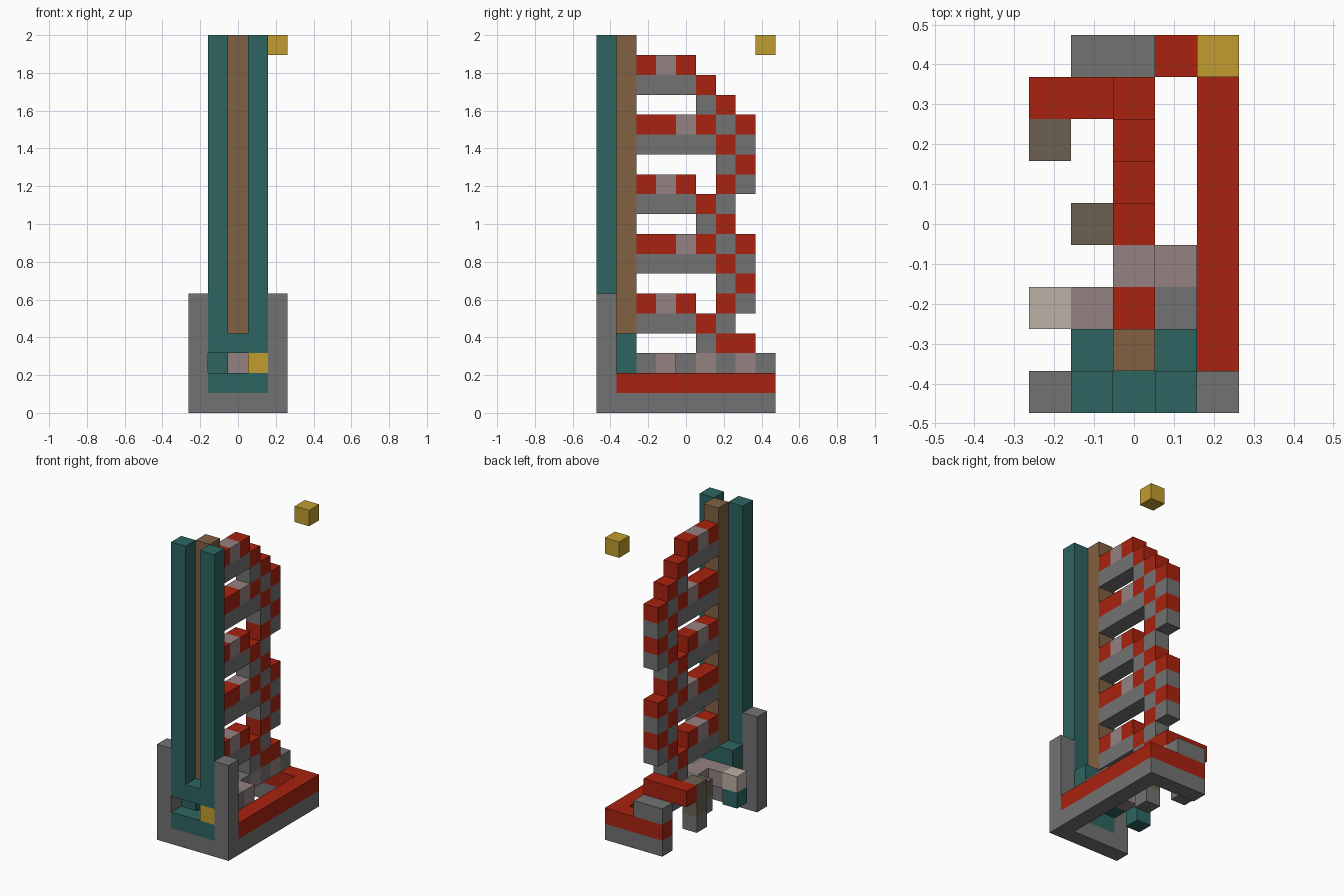
import bpy
import bmesh
from mathutils import Vector

cube = bpy.data.objects.get("Cube")
if cube:
    bpy.data.objects.remove(cube, do_unlink=True)

U = 2 / 19                                # edge of one block
ORIGIN = Vector((-2.5 * U, -4.5 * U, 0))  # corner of the block grid


def linear(v):
    v /= 255
    return v / 12.92 if v <= 0.04045 else ((v + 0.055) / 1.055) ** 2.4


def material(name, r, g, b):
    m = bpy.data.materials.new(name)
    m.use_nodes = True
    colour = (linear(r), linear(g), linear(b), 1)
    m.diffuse_color = colour
    shader = m.node_tree.nodes["Principled BSDF"]
    shader.inputs["Base Color"].default_value = colour
    shader.inputs["Roughness"].default_value = 0.9
    return m


# One letter per colour
PALETTE = {
    "t": material("teal", 45, 101, 97),
    "r": material("red", 168, 34, 15),
    "g": material("grey", 114, 114, 114),
    "p": material("dusty_pink", 149, 129, 129),
    "w": material("wood_brown", 130, 97, 67),
    "y": material("gold", 192, 156, 46),
    "c": material("cream", 187, 177, 165),
    "m": material("mud_brown", 108, 97, 81),
}


def fill(letter, i, j, k):
    """Cells of one colour over inclusive ranges of grid columns."""
    return {(a, b, c): letter
            for a in range(i[0], i[1] + 1)
            for b in range(j[0], j[1] + 1)
            for c in range(k[0], k[1] + 1)}


def build(name, *groups):
    """Join coloured cells into one hollow skin of square faces."""
    cells = {}
    for group in groups:
        cells.update(group)
    letters = sorted(set(cells.values()))
    bm = bmesh.new()
    for cell, letter in cells.items():
        for axis in range(3):
            for side in (0, 1):
                step = [0, 0, 0]
                step[axis] = 2 * side - 1
                if tuple(a + s for a, s in zip(cell, step)) in cells:
                    continue
                corners = []
                for u, v in ((0, 0), (1, 0), (1, 1), (0, 1)):
                    p = Vector(cell)
                    p[axis] += side
                    p[(axis + 1) % 3] += u
                    p[(axis + 2) % 3] += v
                    corners.append(bm.verts.new(ORIGIN + p * U))
                if not side:
                    corners.reverse()
                bm.faces.new(corners).material_index = letters.index(letter)
    bmesh.ops.remove_doubles(bm, verts=bm.verts, dist=U / 100)
    mesh = bpy.data.meshes.new(name)
    bm.to_mesh(mesh)
    bm.free()
    for letter in letters:
        mesh.materials.append(PALETTE[letter])
    obj = bpy.data.objects.new(name, mesh)
    bpy.context.collection.objects.link(obj)
    return obj


# Grey frame: front sill with two posts, and the long side and rear rails
build("base_frame",
      fill("g", (0, 4), (0, 0), (0, 0)),
      fill("g", (0, 0), (0, 0), (1, 5)),
      fill("g", (4, 4), (0, 0), (1, 5)),
      fill("g", (4, 4), (1, 8), (0, 0)),
      fill("g", (1, 3), (8, 8), (0, 0)))

# Red layer on the rails
build("base_trim",
      fill("r", (4, 4), (1, 8), (1, 1)),
      fill("r", (1, 3), (8, 8), (1, 1)))
build("rear_step", fill("g", (1, 2), (8, 8), (2, 2)))

# Teal guide: lower plate, bridge and two tall rails
build("guide_rails",
      fill("t", (1, 3), (0, 1), (3, 3)),
      fill("t", (1, 1), (0, 0), (4, 18)),
      fill("t", (3, 3), (0, 0), (4, 18)),
      fill("t", (1, 1), (1, 1), (2, 2)),
      fill("t", (3, 3), (1, 1), (2, 2)))
build("lower_plate", fill("t", (1, 3), (0, 0), (1, 1)))
build("latch", fill("y", (3, 3), (0, 0), (2, 2)))

# Brown spine between the rails
build("spine", fill("w", (2, 2), (1, 1), (4, 18)))

# Rungs and curved back, one string per layer from the bottom up
LAYERS = ["ppgpgp",
          "   grr", "gggrg ", "rpr rg", "    gr", "ggggrg", "rrprgr",
          "   gr ", "gggrg ", "rpr rg", "    gr", "ggggrg", "rrprgr",
          "   gr ", "gggr  ", "rpr   "]
build("rungs_and_back",
      {(2, j + 2, k + 2): letter
       for k, row in enumerate(LAYERS)
       for j, letter in enumerate(row) if letter != " "})

# Small blocks around the foot
build("side_blocks",
      fill("g", (3, 3), (2, 2), (2, 2)),
      fill("p", (3, 3), (3, 3), (2, 2)))
build("cross_arm",
      fill("p", (1, 1), (2, 2), (2, 2)),
      fill("c", (0, 0), (2, 2), (2, 2)),
      fill("t", (0, 0), (2, 2), (1, 1)))
build("rear_arm",
      fill("r", (0, 1), (7, 7), (3, 3)),
      fill("m", (0, 0), (6, 6), (2, 3)),
      fill("g", (0, 0), (6, 6), (1, 1)))
build("middle_leg",
      fill("m", (1, 1), (4, 4), (2, 2)),
      fill("g", (1, 1), (4, 4), (1, 1)))

# Loose gold block floating above the rear corner
build("floating_block", fill("y", (4, 4), (8, 8), (18, 18)))
